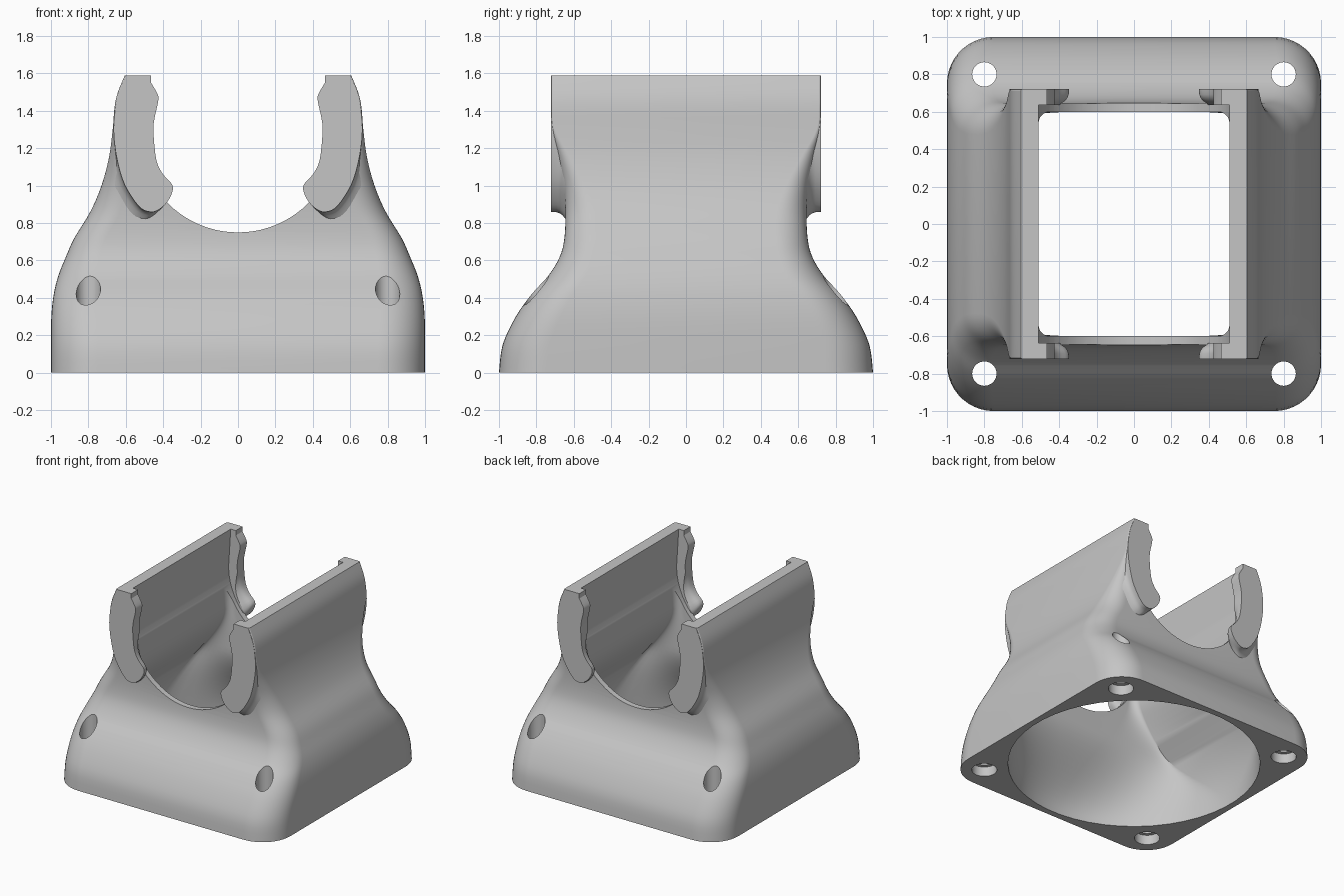
import bpy, bmesh, math
from mathutils import Vector

cube = bpy.data.objects.get("Cube")
if cube:
    bpy.data.objects.remove(cube, do_unlink=True)

grey = bpy.data.materials.new("plain grey")
grey.use_nodes = True
grey.diffuse_color = (0.56, 0.56, 0.56, 1)
grey.node_tree.nodes["Principled BSDF"].inputs["Base Color"].default_value = (0.56, 0.56, 0.56, 1)

ARC = 12  # points per corner


def rounded_rect(hx, hy, r, z):
    pts = []
    for i, (sx, sy) in enumerate([(1, 1), (-1, 1), (-1, -1), (1, -1)]):
        for j in range(ARC):
            a = math.pi / 2 * (i + j / (ARC - 1))
            pts.append(Vector((sx * (hx - r) + r * math.cos(a),
                               sy * (hy - r) + r * math.sin(a), z)))
    return pts


def circle(r, z):
    n = 4 * ARC
    return [Vector((r * math.cos(2 * math.pi * (k + 0.5) / n),
                    r * math.sin(2 * math.pi * (k + 0.5) / n), z)) for k in range(n)]


def loft(name, loops):
    """Closed skin through equal-length loops, capped at both ends."""
    bm = bmesh.new()
    rings = [[bm.verts.new(p) for p in loop] for loop in loops]
    for a, b in zip(rings, rings[1:]):
        for k in range(len(a)):
            m = (k + 1) % len(a)
            bm.faces.new((a[k], a[m], b[m], b[k]))
    bm.faces.new(rings[0][::-1])
    bm.faces.new(rings[-1])
    bmesh.ops.recalc_face_normals(bm, faces=bm.faces)
    mesh = bpy.data.meshes.new(name)
    bm.to_mesh(mesh)
    bm.free()
    mesh.materials.append(grey)
    obj = bpy.data.objects.new(name, mesh)
    bpy.context.collection.objects.link(obj)
    return obj


def smooth_rows(rows, steps=4):
    """Catmull-Rom curve through the rows."""
    rows = [Vector(r) for r in rows]
    out = []
    for i in range(len(rows) - 1):
        p0, p1, p2 = rows[max(i - 1, 0)], rows[i], rows[i + 1]
        p3 = rows[min(i + 2, len(rows) - 1)]
        for s in range(steps):
            t = s / steps
            out.append(p1 + (p2 - p0) * (t / 2)
                       + (p0 * 2 - p1 * 5 + p2 * 4 - p3) * (t * t / 2)
                       + (p1 * 3 - p0 - p2 * 3 + p3) * (t ** 3 / 2))
    return out + [rows[-1]]


def ease(t):
    t = min(t, 1)
    return t * t * (3 - 2 * t)


def select_only(obj):
    bpy.ops.object.select_all(action='DESELECT')
    obj.select_set(True)
    bpy.context.view_layer.objects.active = obj


def cut(obj, cutter):
    cutter.hide_render = True
    mod = obj.modifiers.new("cut", 'BOOLEAN')
    mod.operation, mod.solver, mod.object = 'DIFFERENCE', 'EXACT', cutter
    select_only(obj)
    bpy.ops.object.modifier_apply(modifier=mod.name)
    bpy.data.objects.remove(cutter, do_unlink=True)


# Outer shell: height, half width, half depth, corner radius
shell = smooth_rows([
    (0, 1, 1, .25), (.15, 1, .98, .25), (.3, .998, .91, .24), (.42, .985, .825, .22),
    (.52, .96, .735, .2), (.62, .92, .675, .18), (.72, .875, .65, .17),
    (.86, .79, .645, .16), (1, .73, .655, .12), (1.15, .69, .685, .07),
    (1.3, .67, .718, .02), (1.42, .66, .72, .01), (1.5, .642, .72, .01),
    (1.59, .605, .72, .01)])
body = loft("duct_body", [rounded_rect(hx, hy, r, z) for z, hx, hy, r in shell])

# Air passage: round below, rectangular above, narrowing first in depth then in width
loops = [circle(.95, -.1)]
for i in range(26):
    z = i / 25
    tx, ty = ease(z) ** 1.5, ease(z / .62)
    loops.append([Vector((a.x + (b.x - a.x) * tx, a.y + (b.y - a.y) * ty, z)) for a, b in
                  zip(circle(.95, z), rounded_rect(.51, .6, .06, z))])
loops.append(rounded_rect(.51, .6, .06, 1.3))
cut(body, loft("passage_cutter", loops))

# Cradle: round-bottomed slot running front to back
AXIS, BORE = 1.28, .53
slot = [(BORE * math.cos(math.pi * (1 + k / 40)),
         AXIS + BORE * math.sin(math.pi * (1 + k / 40))) for k in range(41)]
slot += [(.51, 1.6), (.51, 1.8), (-.51, 1.8), (-.51, 1.6)]
cut(body, loft("cradle_cutter", [[Vector((x, y, z)) for x, z in slot] for y in (-1.2, 1.2)]))

# Screw holes, each with a counterbore underneath
for sx in (-1, 1):
    for sy in (-1, 1):
        offset = Vector((.8 * sx, .8 * sy, 0))
        for radius, top in ((.065, 1), (.095, .08)):
            cut(body, loft("screw_cutter", [[p + offset for p in circle(radius, z)]
                                            for z in (-.2, top)]))

# Clip lips at both ends of each cradle wall, flared where they root in the body
lip = [Vector((.465, 1.59))] + smooth_rows([
    (.465, 1.55), (.43, 1.49), (.427, 1.45), (.45, 1.34), (.45, 1.25),
    (.435, 1.13), (.4, 1.06), (.355, 1.01), (.35, .97), (.38, .91),
    (.43, .868), (.47, .86), (.52, .88), (.575, .95), (.62, 1.04),
    (.652, 1.17), (.665, 1.3), (.654, 1.42), (.635, 1.5), (.598, 1.59)], 3)
axis = Vector((0, AXIS))


def flared(p, amount):
    weight = max(0, min(1, (1.25 - p.y) / .25))
    return p + (p - axis).normalized() * amount * weight


parts = [body]
for sx, side in ((1, "left"), (-1, "right")):
    for sy, end in ((-1, "front"), (1, "back")):
        loops = []
        for y, flare in ((.635, .07), (.65, .045), (.66, .026), (.675, .011),
                         (.692, .002), (.722, 0)):
            ring = [flared(p, flare) for p in lip]
            loops.append([Vector((sx * p.x, sy * y, p.y)) for p in ring])
        parts.append(loft(f"{end}_{side}_clip_lip", loops))

for part in parts:
    select_only(part)
    bpy.ops.object.shade_smooth_by_angle(angle=math.radians(30))
